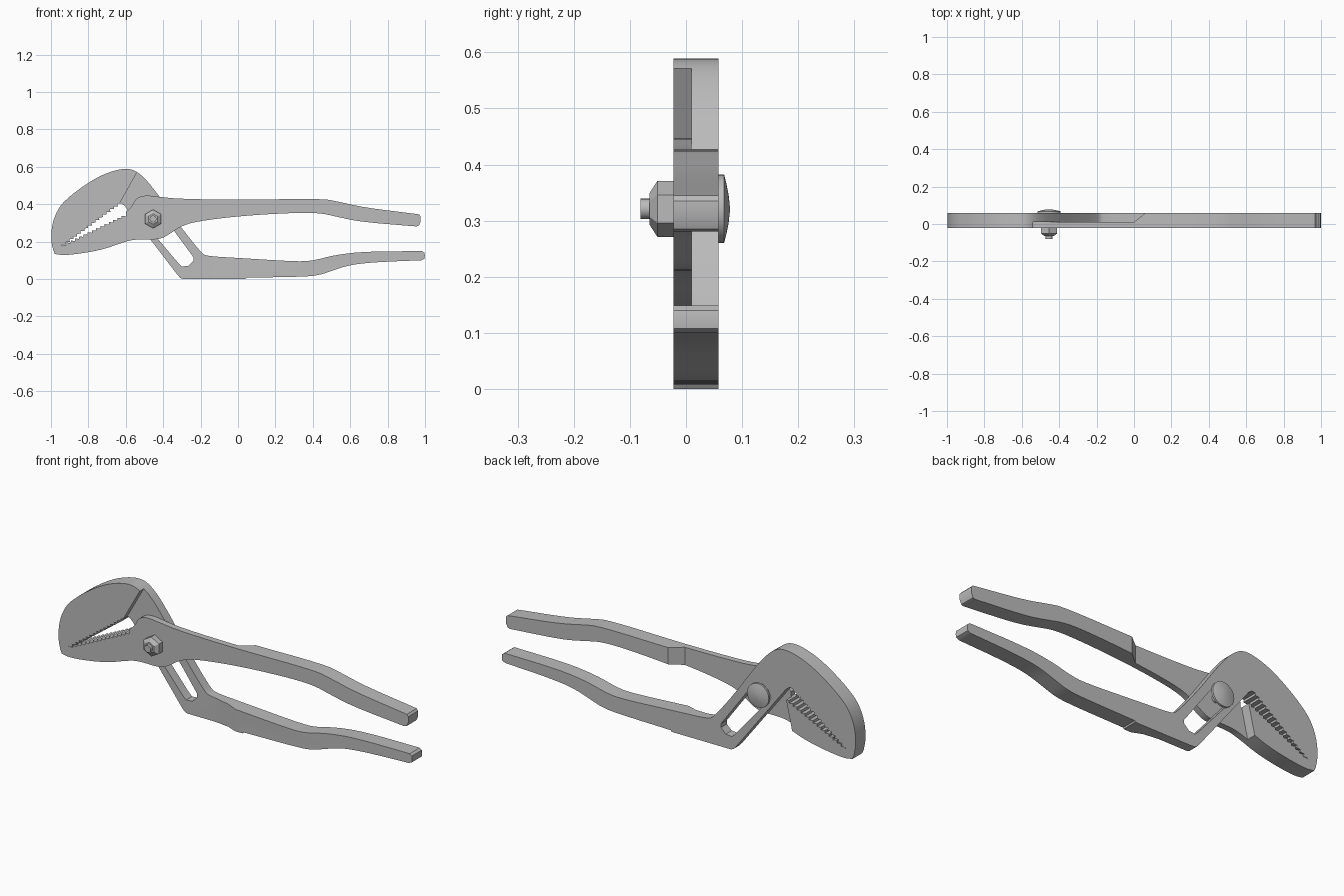
import bpy, bmesh, math
from mathutils import Vector

cube = bpy.data.objects.get("Cube")
if cube:
    bpy.data.objects.remove(cube, do_unlink=True)

steel = bpy.data.materials.new("grey steel")
steel.use_nodes = True
grey = (0.5, 0.5, 0.5, 1)
steel.diffuse_color = grey
steel.node_tree.nodes["Principled BSDF"].inputs["Base Color"].default_value = grey

FRONT, SPLIT, BACK = -0.022, 0.01, 0.058   # the two lapped layers
PIVOT = Vector((-0.454, 0, 0.321))


def finish(name, bm):
    """Turn a bmesh into a steel object."""
    bmesh.ops.recalc_face_normals(bm, faces=bm.faces)
    mesh = bpy.data.meshes.new(name)
    bm.to_mesh(mesh)
    bm.free()
    mesh.materials.append(steel)
    obj = bpy.data.objects.new(name, mesh)
    bpy.context.collection.objects.link(obj)
    return obj


def make_active(obj):
    bpy.ops.object.select_all(action='DESELECT')
    obj.select_set(True)
    bpy.context.view_layer.objects.active = obj


def smooth(obj):
    make_active(obj)
    bpy.ops.object.shade_smooth_by_angle(angle=math.radians(28))


def rounded(points, rounds=2):
    """Soften a polyline by corner cutting, keeping its ends."""
    for _ in range(rounds):
        out = [points[0]]
        for (ax, az), (bx, bz) in zip(points, points[1:]):
            out.append((ax * 0.75 + bx * 0.25, az * 0.75 + bz * 0.25))
            out.append((ax * 0.25 + bx * 0.75, az * 0.25 + bz * 0.75))
        points = out + [points[-1]]
    return points


def teeth(start, end, depth, count=17):
    """Saw-tooth line from start to end; depth is measured to its left."""
    a, b = Vector(start), Vector(end)
    step = (b - a) / count
    side = Vector((-step.y, step.x)).normalized() * depth
    line = []
    for i in range(count):
        root = a + step * i
        line += [tuple(root), tuple(root + step * 0.25 + side)]
    return line + [tuple(b)]


def prism(name, outline):
    """Extrude an x-z outline through the full thickness."""
    bm = bmesh.new()
    face = bm.faces.new([bm.verts.new((x, FRONT, z)) for x, z in outline])
    side = bmesh.ops.extrude_face_region(bm, geom=[face])
    verts = [v for v in side["geom"] if isinstance(v, bmesh.types.BMVert)]
    bmesh.ops.translate(bm, verts=verts, vec=(0, BACK - FRONT, 0))
    return finish(name, bm)


def carve(obj, points):
    """Subtract the convex hull of the points."""
    bm = bmesh.new()
    for p in points:
        bm.verts.new(p)
    bmesh.ops.convex_hull(bm, input=bm.verts)
    cutter = finish("cutter", bm)
    cutter.hide_render = True
    mod = obj.modifiers.new("carve", 'BOOLEAN')
    mod.operation, mod.solver, mod.object = 'DIFFERENCE', 'EXACT', cutter
    make_active(obj)
    bpy.ops.object.modifier_apply(modifier=mod.name)
    bpy.data.objects.remove(cutter, do_unlink=True)


def turned(name, profile, sides):
    """Solid of rings (y, radius) about the pivot axis."""
    bm = bmesh.new()
    rings = []
    for y, r in profile:
        angles = [math.tau * i / sides for i in range(sides)]
        rings.append([bm.verts.new(PIVOT + Vector((r * math.sin(t), y, r * math.cos(t))))
                      for t in angles])
    for a, b in zip(rings, rings[1:]):
        for i in range(sides):
            j = (i + 1) % sides
            bm.faces.new((a[i], a[j], b[j], b[i]))
    bm.faces.new(rings[0])
    bm.faces.new(rings[-1])
    return finish(name, bm)


# Lower jaw with upper handle
top = [(-0.60, 0.358), (-0.565, 0.39), (-0.548, 0.43), (-0.50, 0.449), (-0.42, 0.439),
       (-0.313, 0.428), (0.01, 0.423), (0.452, 0.43), (0.543, 0.412), (0.676, 0.382),
       (0.95, 0.348)]
handle_end = [(0.968, 0.345), (0.977, 0.335), (0.977, 0.308), (0.967, 0.285)]
bottom = [(0.955, 0.281), (0.66, 0.305), (0.54, 0.33), (0.436, 0.354), (0.275, 0.353),
          (0.01, 0.337), (-0.23, 0.307), (-0.313, 0.278), (-0.366, 0.24), (-0.42, 0.21),
          (-0.553, 0.213), (-0.623, 0.193), (-0.714, 0.16), (-0.82, 0.139),
          (-0.93, 0.126), (-0.98, 0.134)]
lower_jaw = prism("lower_jaw_and_upper_handle",
                  rounded(top) + handle_end + rounded(bottom)
                  + teeth((-0.985, 0.148), (-0.60, 0.335), 0.012))

# Relieve its back layer where the other arm crosses
deep = BACK + 0.02
ramp = 0.06 * (deep - SPLIT) / (BACK - SPLIT)
carve(lower_jaw, [(x, y, z) for z, wall in ((0.1, -0.66), (0.6, -0.545))
                  for x, y in ((wall, SPLIT), (wall, deep), (0, SPLIT), (ramp, deep))])

# Upper jaw with slotted arm and lower handle
jaw_back = [(-0.987, 0.148), (-1.001, 0.215), (-0.992, 0.305), (-0.957, 0.385),
            (-0.90, 0.442), (-0.82, 0.502), (-0.74, 0.55), (-0.66, 0.581), (-0.59, 0.592),
            (-0.54, 0.575), (-0.49, 0.53), (-0.45, 0.48), (-0.41, 0.427), (-0.31, 0.283),
            (-0.195, 0.138), (-0.165, 0.122), (0.01, 0.112), (0.33, 0.092), (0.41, 0.10),
            (0.516, 0.128), (0.676, 0.147), (0.985, 0.149)]
grip_end = [(0.997, 0.14), (0.999, 0.125), (0.997, 0.108)]
grip_under = [(0.98, 0.10), (0.73, 0.09), (0.596, 0.075), (0.50, 0.043), (0.436, 0.021),
              (0.356, 0.012), (0.045, 0.007)]
heel = [(0.04, 0), (-0.295, 0), (-0.31, 0.007), (-0.325, 0.024)]
throat = [(-0.59, 0.37), (-0.605, 0.39), (-0.625, 0.405)]
upper_jaw = prism("upper_jaw_and_lower_handle",
                  rounded(jaw_back) + grip_end + rounded(grip_under) + heel + throat
                  + teeth((-0.645, 0.402), (-0.98, 0.154), 0.012))

# Relieve its front layer, with a curved run-out into the handle
proud = FRONT - 0.02
wall = [(-0.512, 0.62), (-0.635, 0.40), (-0.635, -0.1)]
points = [(x, y, z) for x, z in wall for y in (SPLIT, proud)]
for z in (-0.1, 0.62):
    points += [(x, y, z) for x, y in ((-0.13, SPLIT), (-0.055, 0), (0, FRONT), (0.03, proud))]
carve(upper_jaw, points)

# Adjustment slot
slot = [(-0.52, 0.322), (-0.505, 0.36), (-0.475, 0.38), (-0.43, 0.378), (-0.238, 0.116),
        (-0.238, 0.096), (-0.265, 0.07), (-0.30, 0.067), (-0.32, 0.086)]
carve(upper_jaw, [(x, y, z) for x, z in slot for y in (proud, deep)])

# Pivot bolt with domed head, and its nut
bolt = turned("pivot_bolt", [(-0.081, 0.018), (BACK, 0.018), (BACK, 0.061), (0.068, 0.061),
                             (0.072, 0.045), (0.076, 0.025), (0.078, 0.006)], 40)
nut = turned("hex_nut", [(FRONT, 0.05), (-0.051, 0.05), (-0.065, 0.028)], 6)

for part in (lower_jaw, upper_jaw, bolt):
    smooth(part)
